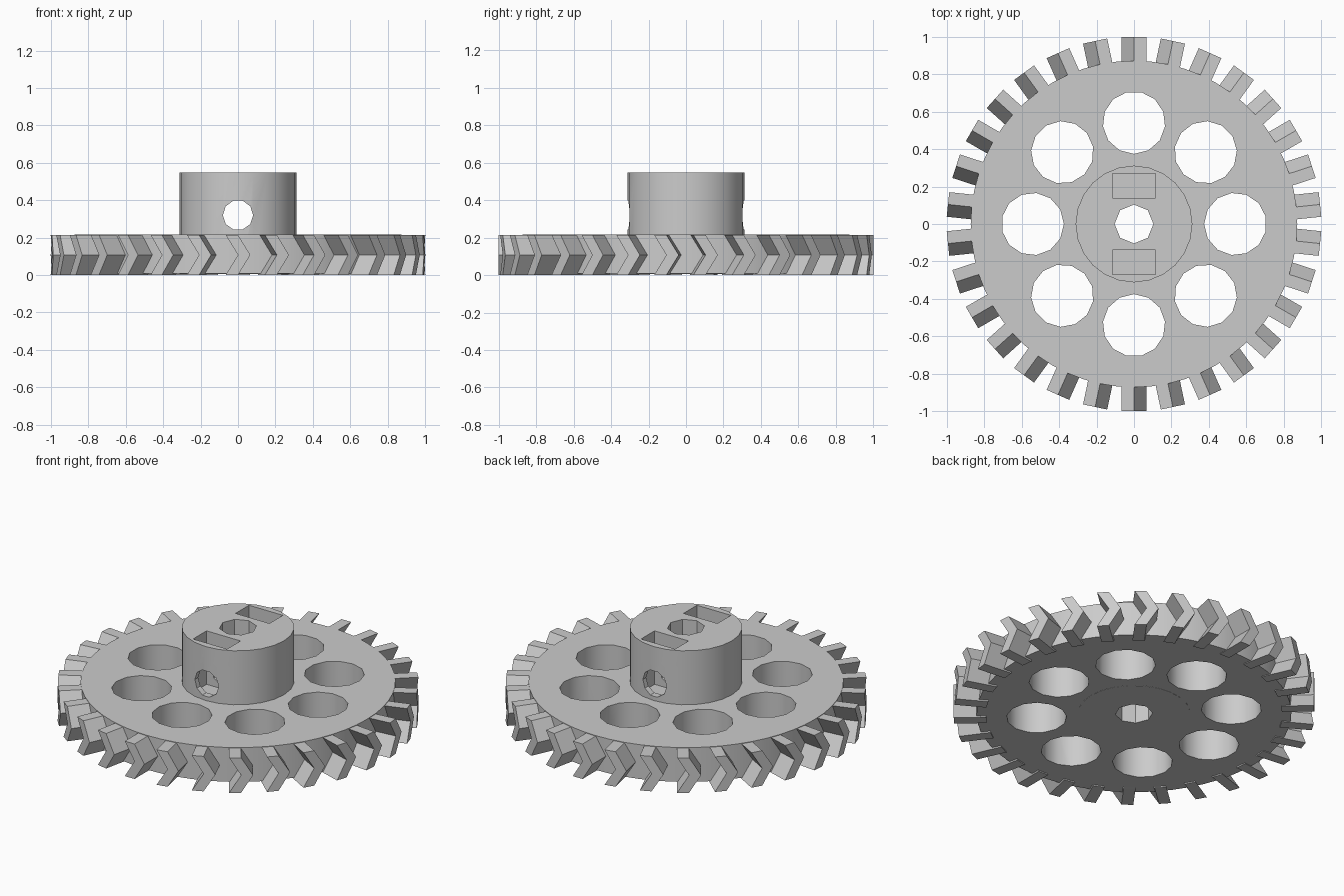
import bpy, bmesh, math
from mathutils import Matrix

if "Cube" in bpy.data.objects:
    bpy.data.objects.remove(bpy.data.objects["Cube"])

grey = bpy.data.materials.new("plain_grey")
grey.diffuse_color = (0.6, 0.6, 0.6, 1)
grey.use_nodes = True
grey.node_tree.nodes["Principled BSDF"].inputs["Base Color"].default_value = grey.diffuse_color


def finish(name, bm):
    bmesh.ops.recalc_face_normals(bm, faces=bm.faces)
    mesh = bpy.data.meshes.new(name)
    bm.to_mesh(mesh)
    bm.free()
    mesh.materials.append(grey)
    obj = bpy.data.objects.new(name, mesh)
    bpy.context.collection.objects.link(obj)
    return obj


def prism(name, radius, sides, z0, z1, turn=0.0, x=0.0, y=0.0):
    """Upright prism with its first corner at the angle `turn`."""
    bm = bmesh.new()
    ring = [bm.verts.new((x + radius * math.cos(turn + i * math.tau / sides),
                          y + radius * math.sin(turn + i * math.tau / sides), z0))
            for i in range(sides)]
    base = bm.faces.new(ring)
    top = bmesh.ops.extrude_face_region(bm, geom=[base])["geom"]
    bmesh.ops.translate(bm, vec=(0, 0, z1 - z0),
                        verts=[v for v in top if isinstance(v, bmesh.types.BMVert)])
    return finish(name, bm)


def box(name, size, centre):
    bm = bmesh.new()
    bmesh.ops.create_cube(bm, size=1,
                          matrix=Matrix.Translation(centre) @ Matrix.Diagonal((*size, 1)))
    return finish(name, bm)


def cut(target, cutters):
    bpy.context.view_layer.objects.active = target
    for cutter in cutters:
        cutter.hide_render = True
        mod = target.modifiers.new("cut", "BOOLEAN")
        mod.operation = "DIFFERENCE"
        mod.solver = "EXACT"
        mod.object = cutter
        bpy.ops.object.modifier_apply(modifier=mod.name)
        bpy.data.objects.remove(cutter)


def smooth(obj):
    bpy.ops.object.select_all(action="DESELECT")
    obj.select_set(True)
    bpy.context.view_layer.objects.active = obj
    bpy.ops.object.shade_smooth_by_angle(angle=math.radians(31))


# Disc with a ring of eight lightening holes and an opening for the hub
disc = prism("gear_disc", 0.873, 60, 0.007, 0.217)
holes = [prism("hole_cutter", 0.167, 13, -0.2, 0.4, math.pi + a,
               0.542 * math.cos(a), 0.542 * math.sin(a))
         for a in (i * math.tau / 8 for i in range(8))]
holes.append(prism("hub_cutter", 0.305, 24, -0.2, 0.4))
cut(disc, holes)
smooth(disc)

# Hub with bore, two nut slots and a cross hole for the set screws
hub = prism("hub", 0.312, 24, 0.006, 0.547)
bore = prism("bore_cutter", 0.104, 8, -0.2, 0.8)
slots = [box("slot_cutter", (0.23, 0.13, 0.5), (0, s * 0.205, 0.47)) for s in (-1, 1)]
screw = prism("screw_cutter", 0.081, 10, -0.5, 0.5)
screw.data.transform(Matrix.Translation((0, 0, 0.32)) @ Matrix.Rotation(math.pi / 2, 4, "X"))
cut(hub, [bore, *slots, screw])
smooth(hub)

# Thirty chevron teeth: three stacked rectangles, the middle one shifted sideways
TEETH, WIDTH = 30, 0.066
bm = bmesh.new()
for i in range(TEETH):
    turn = Matrix.Rotation(i * math.tau / TEETH, 4, "Z")
    rings = []
    for z, x0 in ((0, 0), (0.107, -WIDTH), (0.214, 0)):
        corners = ((x0, 0.82), (x0 + WIDTH, 0.82), (x0 + WIDTH, 1), (x0, 1))
        rings.append([bm.verts.new(turn @ Matrix.Translation((x, y, z)).translation)
                      for x, y in corners])
    bm.faces.new(rings[0])
    bm.faces.new(rings[2])
    for low, high in zip(rings, rings[1:]):
        for k in range(4):
            n = (k + 1) % 4
            bm.faces.new((low[k], low[n], high[n], high[k]))
finish("chevron_teeth", bm)
